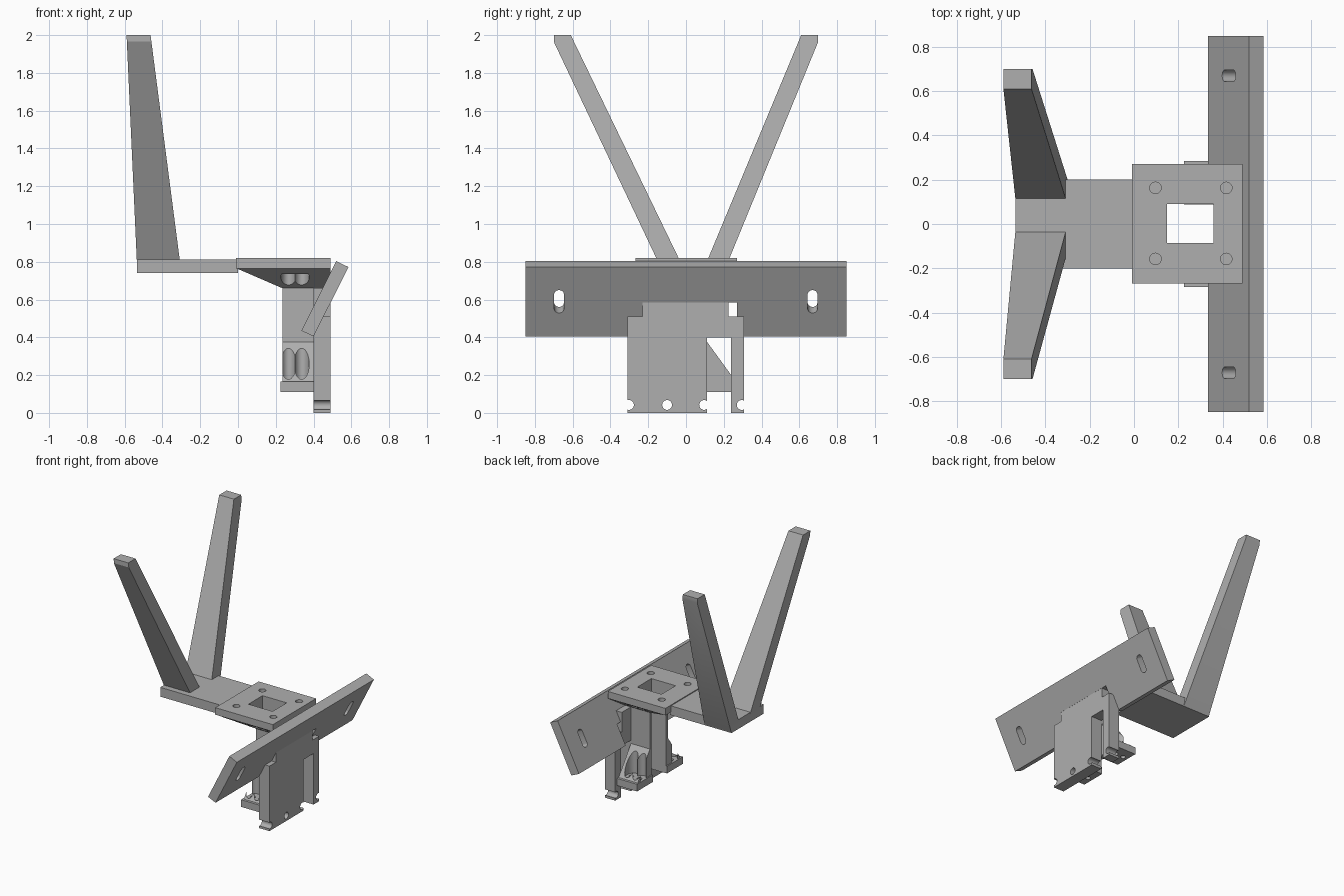
import bpy, bmesh, math
from mathutils import Matrix, Vector

cube = bpy.data.objects.get("Cube")
if cube:
    bpy.data.objects.remove(cube, do_unlink=True)

grey = bpy.data.materials.new("plain_grey")
grey.use_nodes = True
COLOUR = (0.43, 0.43, 0.43, 1)
grey.diffuse_color = COLOUR
grey.node_tree.nodes["Principled BSDF"].inputs["Base Color"].default_value = COLOUR


def make(name, bm):
    bmesh.ops.recalc_face_normals(bm, faces=bm.faces)
    mesh = bpy.data.meshes.new(name)
    bm.to_mesh(mesh)
    bm.free()
    mesh.materials.append(grey)
    obj = bpy.data.objects.new(name, mesh)
    bpy.context.collection.objects.link(obj)
    return obj


def loft(name, loop_a, loop_b):
    """Solid between two matching loops of points."""
    bm = bmesh.new()
    a = [bm.verts.new(p) for p in loop_a]
    b = [bm.verts.new(p) for p in loop_b]
    bm.faces.new(a)
    bm.faces.new(b)
    for i in range(len(a)):
        j = (i + 1) % len(a)
        bm.faces.new((a[i], a[j], b[j], b[i]))
    return make(name, bm)


def prism(name, profile, axis, lo, hi):
    """Profile in the two remaining axes, extruded along the given axis."""
    def place(p, t):
        q = list(p)
        q.insert("xyz".index(axis), t)
        return q
    return loft(name, [place(p, lo) for p in profile], [place(p, hi) for p in profile])


def rect(u0, u1, v0, v1):
    return [(u0, v0), (u1, v0), (u1, v1), (u0, v1)]


def box(name, x, y, z):
    return prism(name, rect(*x, *y), "z", *z)


def cylinder(name, centre, radius, depth, axis="z", stretch=1.0):
    bm = bmesh.new()
    bmesh.ops.create_cone(bm, cap_ends=True, segments=32, radius1=radius,
                          radius2=radius, depth=depth)
    bmesh.ops.scale(bm, vec=(1, stretch, 1), verts=bm.verts)
    if axis == "x":
        bmesh.ops.rotate(bm, matrix=Matrix.Rotation(math.pi / 2, 3, "Y"), verts=bm.verts)
    bmesh.ops.translate(bm, vec=centre, verts=bm.verts)
    return make(name, bm)


def cut(obj, *cutters):
    """Subtract the cutters, bake the result and discard them."""
    for c in cutters:
        mod = obj.modifiers.new("cut", "BOOLEAN")
        mod.operation = "DIFFERENCE"
        mod.solver = "EXACT"
        mod.object = c
        c.hide_render = True
    deps = bpy.context.evaluated_depsgraph_get()
    baked = bpy.data.meshes.new_from_object(obj.evaluated_get(deps))
    obj.modifiers.clear()
    obj.data = baked
    for c in cutters:
        bpy.data.objects.remove(c, do_unlink=True)


def channel():
    return box("channel_cutter", (0.15, 0.36), (-0.085, 0.09), (-0.1, 1))


def screw_access(side):
    return [cylinder("access_cutter", (x, side * 0.196, 0.45), 0.04, 0.57, stretch=1.5)
            for x in (0.267, 0.337)]


# Fork: rear plate and two tapering prongs
box("fork_plate", (-0.535, 0.0), (-0.2, 0.2), (0.74, 0.813))


def prong(name, foot_in, foot_out, side):
    outline = [(foot_in, 0.745), (side * 0.61, 2), (side * 0.7, 2),
               (side * 0.7, 1.965), (foot_out, 0.745)]

    def edge(x_low, x_high):
        return [(x_low + (x_high - x_low) * (z - 0.745) / 1.255, y, z) for y, z in outline]
    loft(name, edge(-0.533, -0.59), edge(-0.3, -0.463))


prong("left_prong", 0.087, 0.2, 1)
prong("right_prong", -0.003, -0.122, -1)

# Top mounting plate with square opening and blind bolt holes
top = box("top_plate", (-0.01, 0.49), (-0.268, 0.27), (0.765, 0.82))
cut(top, channel(), *[cylinder("bolt_cutter", (x, y, 0.82), 0.026, 0.08)
                      for x in (0.097, 0.417) for y in (-0.158, 0.163)])

# Sloping brace below the plate
brace = loft("top_brace",
             [(x, y, 0.66) for x, y in rect(0.235, 0.49, -0.11, 0.11)],
             [(x, y, 0.766) for x, y in rect(-0.01, 0.49, -0.268, 0.27)])
cut(brace, channel(), *screw_access(1), *screw_access(-1))

# Hollow column
column = box("column", (0.235, 0.401), (-0.11, 0.112), (0.11, 0.665))
cut(column, channel())

# Feet with gussets on both sides of the column
for label, s in (("left", 1), ("right", -1)):
    gusset = prism(label + "_gusset",
                   [(s * 0.1, 0.375), (s * 0.112, 0.375), (s * 0.265, 0.165), (s * 0.1, 0.165)],
                   "x", 0.235, 0.4)
    cut(gusset, *screw_access(s))
    foot = prism(label + "_foot", [(0.226, s * 0.088), (0.4, s * 0.088),
                                   (0.4, s * 0.284), (0.226, s * 0.284)], "z", 0.11, 0.166)
    cut(foot, *[cylinder("screw_cutter", (x, s * 0.196, 0.14), 0.018, 0.2)
                for x in (0.267, 0.337)])

# Upright plate with stepped top, open slot and edge holes
upright = prism("upright_plate",
                [(-0.31, 0), (0.112, 0), (0.112, 0.4), (0.237, 0.4), (0.237, 0), (0.307, 0),
                 (0.307, 0.51), (0.225, 0.51), (0.225, 0.662), (-0.23, 0.662),
                 (-0.23, 0.51), (-0.31, 0.51)], "x", 0.4, 0.49)
cut(upright, *[cylinder("edge_cutter", (0.45, y, 0.042), 0.026, 0.3, "x")
               for y in (-0.302, -0.1, 0.096, 0.295)])

# Tilted cross bar, notched over the upright, with a slot at each end
bar = prism("cross_bar", [(0.335, 0.435), (0.4, 0.405), (0.585, 0.772), (0.52, 0.803)],
            "y", -0.85, 0.85)
tilt = math.atan2(0.185, 0.367)
slots = []
for y in (-0.672, 0.67):
    r, half = 0.026, 0.042
    outline = []
    for k in range(24):
        a = 2 * math.pi * (k + 0.5) / 24
        outline.append((y + r * math.cos(a), r * math.sin(a) + math.copysign(half, math.sin(a))))
    slot = prism("slot_cutter", outline, "x", -0.2, 0.2)
    slot.data.transform(Matrix.Translation(Vector((0.462, 0, 0.605)))
                        @ Matrix.Rotation(tilt, 4, "Y"))
    slots.append(slot)
cut(bar, box("notch_cutter", (0.2, 0.8), (-0.23, 0.27), (0.3, 0.585)), *slots)

# Crisp edges, smooth bores
bpy.ops.object.select_all(action="DESELECT")
for obj in bpy.context.collection.objects:
    if obj.type == "MESH":
        obj.select_set(True)
        bpy.context.view_layer.objects.active = obj
bpy.ops.object.shade_smooth_by_angle(angle=math.radians(25))
